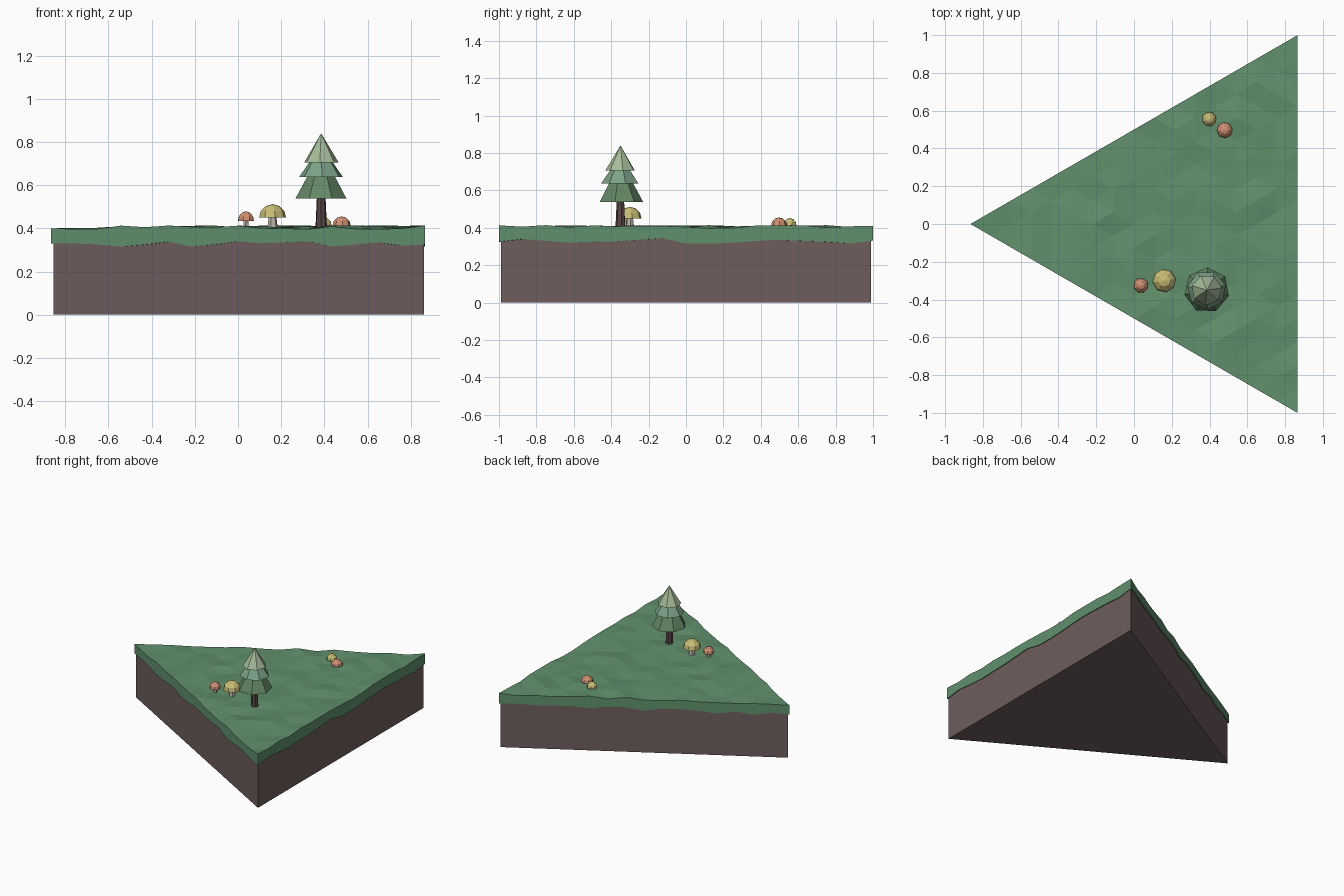
import bpy, math, random

if "Cube" in bpy.data.objects:
    bpy.data.objects.remove(bpy.data.objects["Cube"])

random.seed(4)
S3 = math.sqrt(3) / 2
CX = S3 / 3            # x of the triangle's centroid
N = 16                 # grass divisions per side


def material(name, rgb):
    m = bpy.data.materials.new(name)
    m.diffuse_color = (*rgb, 1)
    m.use_nodes = True
    m.node_tree.nodes["Principled BSDF"].inputs["Base Color"].default_value = m.diffuse_color
    return m


GRASS = material("grass", (0.12, 0.28, 0.15))
DIRT = material("dirt", (0.16, 0.11, 0.11))
BARK = material("bark", (0.10, 0.06, 0.06))
LEAVES = [material("leaf_low", (0.13, 0.24, 0.13)),
          material("leaf_mid", (0.20, 0.36, 0.24)),
          material("leaf_top", (0.38, 0.50, 0.32))]
YELLOW = material("yellow_cap", (0.58, 0.51, 0.18))
RED = material("red_cap", (0.62, 0.28, 0.17))
STEM = material("stem", (0.50, 0.45, 0.38))


def make(name, verts, faces, mat):
    me = bpy.data.meshes.new(name)
    me.from_pydata(verts, [], faces)
    me.materials.append(mat)
    ob = bpy.data.objects.new(name, me)
    bpy.context.collection.objects.link(ob)
    return ob


def lathe(name, x, y, profile, sides, rot, mat):
    """Closed faceted solid from (radius, z) rings, bottom to top; radius 0 = apex."""
    verts, faces, rings = [], [], []
    for r, z in profile:
        count = sides if r > 0 else 1
        rings.append([len(verts) + k for k in range(count)])
        for k in range(count):
            a = math.radians(rot) + 2 * math.pi * k / sides
            verts.append((x + r * math.cos(a), y + r * math.sin(a), z))
    for lo, hi in zip(rings, rings[1:]):
        for k in range(sides):
            n = (k + 1) % sides
            if len(hi) == 1:
                faces.append((lo[k], lo[n], hi[0]))
            elif len(lo) == 1:
                faces.append((lo[0], hi[n], hi[k]))
            else:
                faces.append((lo[k], lo[n], hi[n], hi[k]))
    if len(rings[0]) > 1:
        faces.append(rings[0][::-1])
    if len(rings[-1]) > 1:
        faces.append(rings[-1])
    return make(name, verts, faces, mat)


# Dirt block: slightly inset triangular prism
corners = [(-S3, 0), (S3, -1), (S3, 1)]
tri = [(CX + (x - CX) * 0.99, y * 0.99) for x, y in corners]
make("dirt_block", [(x, y, z) for z in (0, 0.36) for x, y in tri],
     [(2, 1, 0), (3, 4, 5), (0, 1, 4, 3), (1, 2, 5, 4), (2, 0, 3, 5)], DIRT)

# Grass layer: bumpy triangle grid with a wavy skirt
verts, faces, idx = [], [], {}
for i in range(N + 1):
    for j in range(i + 1):
        idx[i, j] = len(verts)
        verts.append((-S3 + i * 2 * S3 / N, (2 * j - i) / N,
                      random.uniform(0.395, 0.414)))
for i in range(N):
    for j in range(i + 1):
        faces.append((idx[i, j], idx[i + 1, j], idx[i + 1, j + 1]))
        if j < i:
            faces.append((idx[i, j], idx[i + 1, j + 1], idx[i, j + 1]))
front_low = [.33, .33, .325, .315, .325, .338, .315, .325, .34,
             .33, .335, .34, .315, .325, .335, .32]
right_low = [.325, .34, .33, .32, .325, .327, .335, .344, .315,
             .315, .32, .33, .335, .33, .325, .315]
back_low = [random.uniform(0.315, 0.34) for _ in range(N)]
rim = ([idx[k, 0] for k in range(N)] + [idx[N, k] for k in range(N)]
       + [idx[N - k, N - k] for k in range(N)])
base = len(verts)
for v, z in zip(rim, front_low + right_low + back_low):
    verts.append((verts[v][0], verts[v][1], z))
centre = len(verts)
verts.append((CX, 0, 0.33))
for k in range(len(rim)):
    n = (k + 1) % len(rim)
    faces.append((base + k, base + n, rim[n], rim[k]))
    faces.append((base + n, base + k, centre))
make("grass_layer", verts, faces, GRASS)

# Pine tree: trunk and three stacked tiers
TX, TY = 0.385, -0.35
lathe("tree_trunk", TX, TY, [(0.028, 0.385), (0.020, 0.56)], 7, 10, BARK)
tiers = [(0.121, 0.538, 0.060, 0.65, 37),
         (0.104, 0.637, 0.050, 0.715, 15),
         (0.082, 0.705, 0.0, 0.84, 60)]
for n, (r0, z0, r1, z1, rot) in enumerate(tiers):
    lathe(f"tree_tier_{n + 1}", TX, TY, [(r0, z0), (r1, z1)], 7, rot, LEAVES[n])


# Mushrooms: tapered stem and domed cap
def mushroom(name, x, y, r, z, h, rot, mat):
    lathe(name + "_stem", x, y, [(0.42 * r, 0.385), (0.25 * r, z + 0.3 * h)],
          6, rot, STEM)
    lathe(name + "_cap", x, y,
          [(r, z), (0.88 * r, z + 0.48 * h), (0.5 * r, z + 0.86 * h), (0, z + h)],
          8, rot, mat)


mushroom("large_yellow_mushroom", 0.16, -0.30, 0.063, 0.450, 0.062, 10, YELLOW)
mushroom("front_red_mushroom", 0.037, -0.325, 0.040, 0.434, 0.045, 25, RED)
mushroom("back_red_mushroom", 0.48, 0.497, 0.042, 0.413, 0.042, 5, RED)
mushroom("back_yellow_mushroom", 0.398, 0.555, 0.038, 0.412, 0.040, 20, YELLOW)
